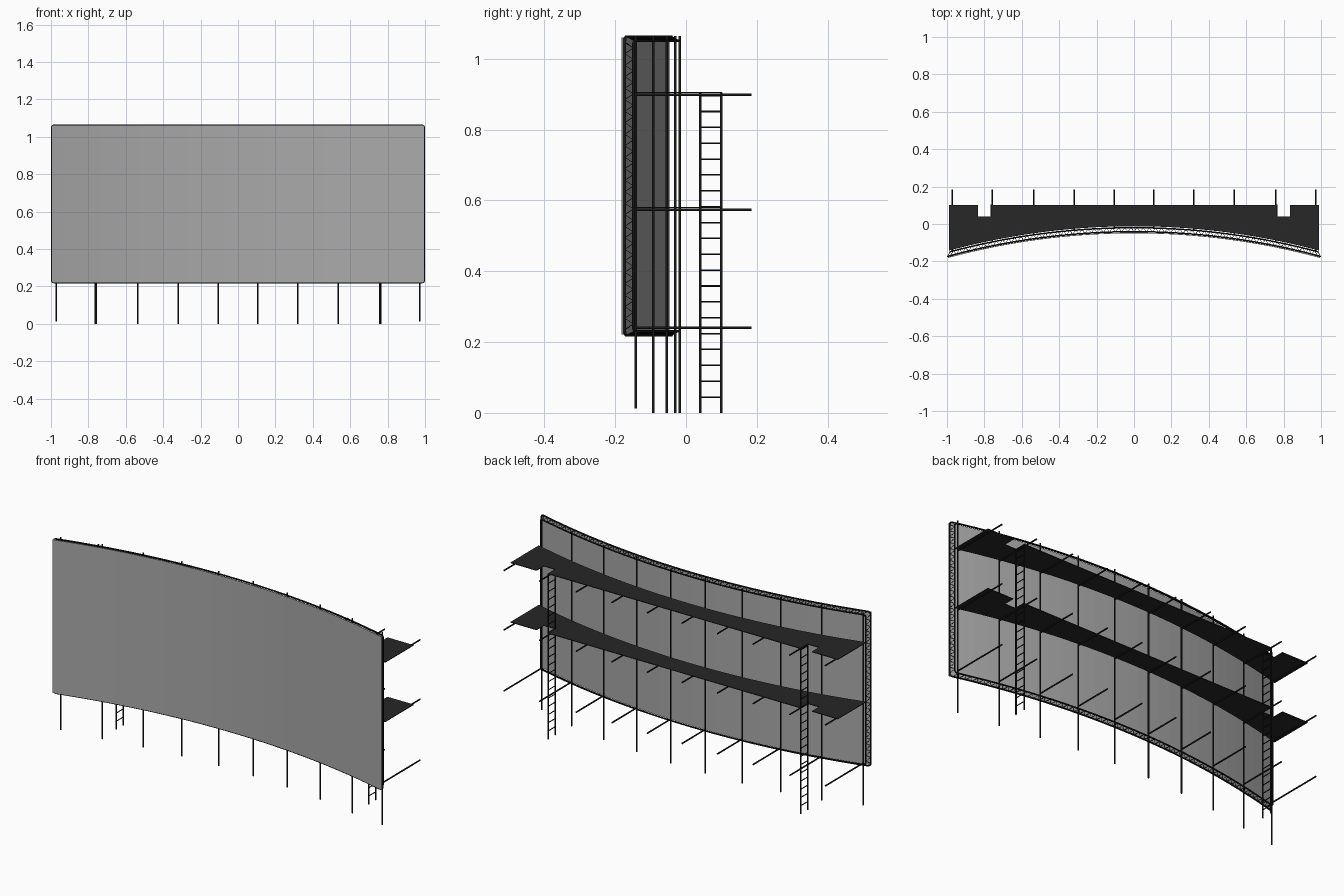
import bpy, bmesh, math

if "Cube" in bpy.data.objects:
    bpy.data.objects.remove(bpy.data.objects["Cube"])

R = 3.83                       # plan radius of the curved screen


def arc(x, off):
    """y of the plan arc whose middle sits at y = off"""
    return off - (R - math.sqrt(R * R - x * x))


def material(name, v):
    m = bpy.data.materials.new(name)
    m.diffuse_color = (v, v, v, 1)
    m.use_nodes = True
    m.node_tree.nodes["Principled BSDF"].inputs["Base Color"].default_value = m.diffuse_color
    return m


STEEL = material("dark steel", 0.01)
DECK = material("deck", 0.02)
CLOTH = material("screen grey", 0.4)


def tubes(name, paths, radius, closed=False, res=1):
    """swept tubes along polylines, turned into one mesh object"""
    cu = bpy.data.curves.new(name, 'CURVE')
    cu.dimensions = '3D'
    cu.bevel_depth = radius
    cu.bevel_resolution = res
    cu.use_fill_caps = True
    for path in paths:
        sp = cu.splines.new('POLY')
        sp.points.add(len(path) - 1)
        for p, co in zip(sp.points, path):
            p.co = (*co, 1)
        sp.use_cyclic_u = closed
    tmp = bpy.data.objects.new(name + "_tmp", cu)
    bpy.context.collection.objects.link(tmp)
    dg = bpy.context.evaluated_depsgraph_get()
    me = bpy.data.meshes.new_from_object(tmp.evaluated_get(dg))
    bpy.data.objects.remove(tmp)
    me.name = name
    me.materials.clear()
    me.materials.append(STEEL)
    ob = bpy.data.objects.new(name, me)
    bpy.context.collection.objects.link(ob)
    return ob


def slab(name, outline, vec, mat):
    """closed outline extruded along vec"""
    bm = bmesh.new()
    f = bm.faces.new([bm.verts.new(p) for p in outline])
    ext = bmesh.ops.extrude_face_region(bm, geom=[f])
    bmesh.ops.translate(bm, vec=vec, verts=[v for v in ext['geom'] if isinstance(v, bmesh.types.BMVert)])
    bmesh.ops.recalc_face_normals(bm, faces=bm.faces)
    me = bpy.data.meshes.new(name)
    bm.to_mesh(me)
    bm.free()
    me.materials.append(mat)
    ob = bpy.data.objects.new(name, me)
    bpy.context.collection.objects.link(ob)
    return ob


def span(a, b, n):
    return [a + (b - a) * i / n for i in range(n + 1)]


# Curved projection surface
xs = span(-0.995, 0.995, 30)
front = [(x, arc(x, -0.050), 0.222) for x in xs]
back = [(x, arc(x, -0.046), 0.222) for x in reversed(xs)]
slab("screen_panel", front + back, (0, 0, 0.838), CLOTH)


# Perimeter truss: a front and a back rounded loop
def loop(half, z0, z1, off, r=0.012):
    pts = []
    for x in span(-half + r, half - r, 40):
        pts.append((x, z0))
    pts.append((half - r * 0.3, z0 + r * 0.3))
    pts += [(half, z0 + r), (half, z1 - r), (half - r * 0.3, z1 - r * 0.3)]
    for x in span(half - r, -half + r, 40):
        pts.append((x, z1))
    pts += [(-half + r * 0.3, z1 - r * 0.3), (-half, z1 - r), (-half, z0 + r), (-half + r * 0.3, z0 + r * 0.3)]
    return [(x, arc(x, off), z) for x, z in pts]


FO, BO = -0.041, -0.020
tubes("frame_front_chord", [loop(0.996, 0.219, 1.063, FO)], 0.004, True)
tubes("frame_back_chord", [loop(0.984, 0.231, 1.051, BO)], 0.004, True)

# Zigzag lacing between the two loops
lacing = []
for zf, zb in ((0.219, 0.231), (1.063, 1.051)):
    lacing.append([(x, arc(x, BO if i % 2 else FO), zb if i % 2 else zf)
                   for i, x in enumerate(span(-0.982, 0.982, 120))])
for s in (-1, 1):
    side = []
    for i, z in enumerate(span(0.235, 1.047, 50)):
        x = s * (0.984 if i % 2 else 0.996)
        side.append((x, arc(x, BO if i % 2 else FO), z))
    lacing.append(side)
tubes("frame_lacing", lacing, 0.0018, res=0)

# Posts and the cantilever beams behind them
post_x = [s * x for s in (-1, 1) for x in (0.105, 0.319, 0.535, 0.757, 0.972)]
posts, beams = [], []
for x in post_x:
    y = arc(x, -0.0165)
    posts.append([(x, y, 0.012 if abs(x) > 0.9 else 0), (x, y, 1.064)])
    for z in (0.241, 0.574, 0.899):
        beams.append([(x, y, z), (x, 0.185, z)])
tubes("posts", posts, 0.004)
tubes("cantilever_beams", beams, 0.004)

# Two walkways with ladder notches
for name, z in (("lower_walkway", 0.578), ("upper_walkway", 0.903)):
    rim = [(x, arc(x, -0.012)) for x in span(-0.99, 0.99, 30)]
    notch = [(0.99, 0.102), (0.833, 0.102), (0.833, 0.04), (0.764, 0.04), (0.764, 0.102)]
    rim += notch + [(-x, y) for x, y in reversed(notch)]
    slab(name, [(x, y, z) for x, y in rim], (0, 0, 0.004), DECK)

# Ladders at the inner edge of each notch
for label, s in (("left", -1), ("right", 1)):
    x = s * 0.764
    tubes(label + "_ladder_rails", [[(x, y, 0), (x, y, 0.905)] for y in (0.04, 0.1)], 0.004)
    tubes(label + "_ladder_rungs",
          [[(x, 0.04, 0.0448 * i), (x, 0.1, 0.0448 * i)] for i in range(1, 21)], 0.0025)
